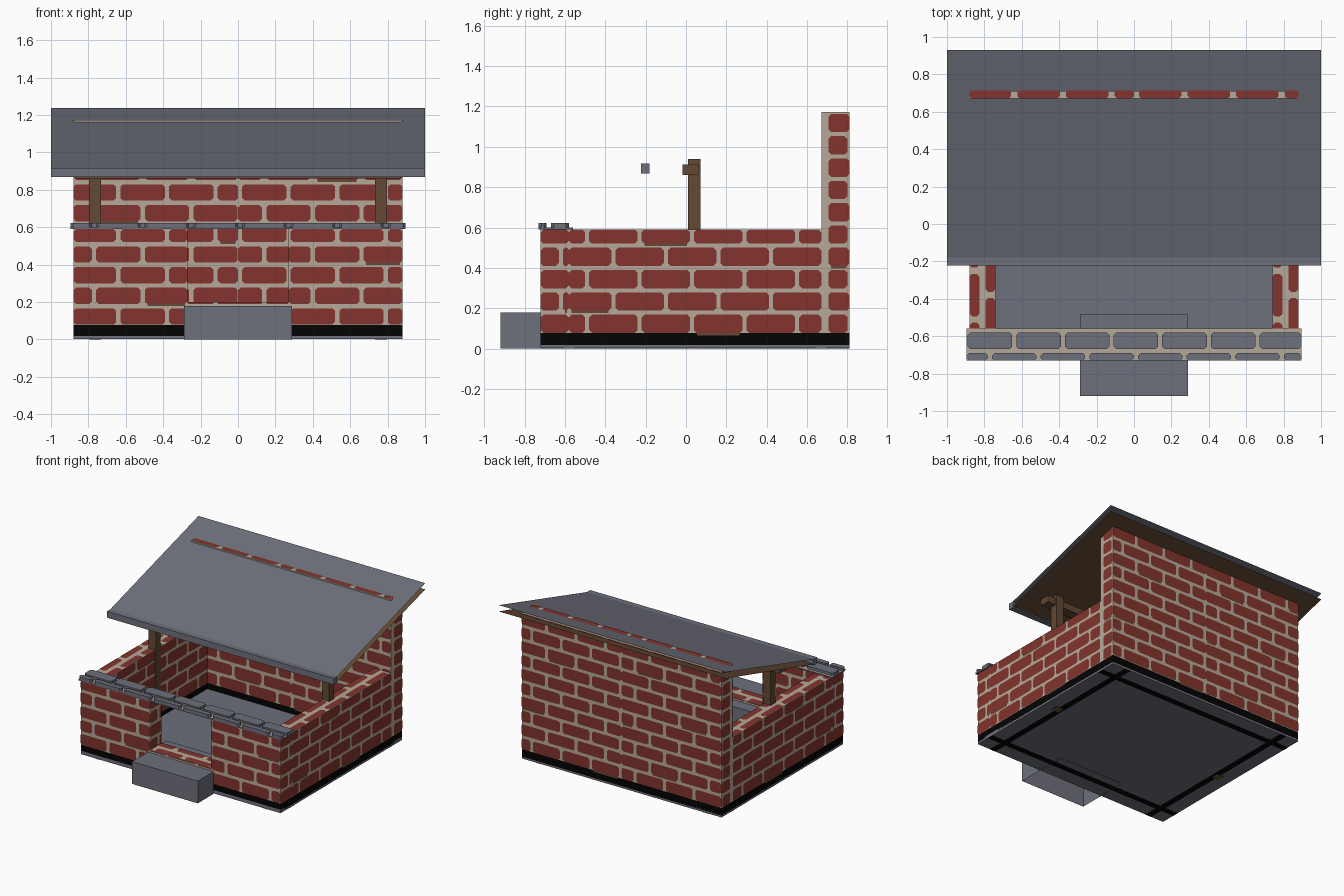
import bpy, bmesh, math
from mathutils import Matrix, Vector

if "Cube" in bpy.data.objects:
    bpy.data.objects.remove(bpy.data.objects["Cube"])


def material(name, r, g, b):
    m = bpy.data.materials.new(name)
    m.use_nodes = True
    m.diffuse_color = (r, g, b, 1)
    bsdf = m.node_tree.nodes["Principled BSDF"]
    bsdf.inputs["Base Color"].default_value = (r, g, b, 1)
    bsdf.inputs["Roughness"].default_value = 0.9
    return m


BRICK = material("red brick", 0.228, 0.034, 0.026)
MORTAR = material("tan mortar", 0.47, 0.395, 0.32)
STONE = material("grey stone", 0.155, 0.163, 0.2)
WOOD = material("brown wood", 0.125, 0.068, 0.035)
TAR = material("black tar", 0.001, 0.001, 0.001)

ROW, LENGTH = 0.1105, 0.26
BASE, BAND = 0.03, 0.078


def add_box(bm, lo, hi, index=0):
    lo, hi = Vector(lo), Vector(hi)
    mat = Matrix.Translation((lo + hi) / 2) @ Matrix.Diagonal((*(hi - lo), 1))
    verts = bmesh.ops.create_cube(bm, size=1, matrix=mat)["verts"]
    faces = {f for v in verts for f in v.link_faces}
    for f in faces:
        f.material_index = index
    return faces


def finish(bm, name, *mats):
    mesh = bpy.data.meshes.new(name)
    bm.to_mesh(mesh)
    bm.free()
    for m in mats:
        mesh.materials.append(m)
    ob = bpy.data.objects.new(name, mesh)
    bpy.context.collection.objects.link(ob)
    return ob


def box(name, lo, hi, mat):
    bm = bmesh.new()
    add_box(bm, lo, hi)
    return finish(bm, name, mat)


def add_plate(bm, place, normal, ring, index):
    f = bm.faces.new([bm.verts.new(place(u, v)) for u, v in ring])
    f.material_index = index
    f.normal_update()
    if f.normal.dot(Vector(normal)) < 0:
        f.normal_flip()


def add_bricks(bm, place, normal, u0, u1, v0, v1, start, index,
               shift=0.01, joint=0.023, stain=None):
    """Lay chamfered bricks in running bond over one flat rectangle."""
    for row in range(math.ceil((v1 - start) / ROW)):
        b = max(v0, start + row * ROW + joint / 2)
        t = min(v1, start + (row + 1) * ROW - joint / 2)
        offset = shift + (row % 2) * LENGTH / 2
        for k in range(-6, 6):
            l = max(u0, k * LENGTH + offset + joint / 2)
            r = min(u1, (k + 1) * LENGTH + offset - joint / 2)
            if r - l < 0.015 or t - b < 0.01:
                continue
            c = min(0.014, (r - l) / 3, (t - b) / 3)
            add_plate(bm, place, normal,
                      [(l + c, b), (r - c, b), (r, b + c), (r, t - c),
                       (r - c, t), (l + c, t), (l, t - c), (l, b + c)], index)
            # Earthy stain under an occasional brick
            if stain is not None and (row * 3 + k) % 11 == 0:
                add_plate(bm, place, normal, [(l + c, b - 0.012), (r - c, b - 0.012),
                                              (r - c, b), (l + c, b)], stain)


def brick_wall(name, x0, x1, y0, y1, top, end_margin=0):
    """Mortar core on a tar band, with thin bricks on its sides and top."""
    bm = bmesh.new()
    add_box(bm, (x0, y0, 0.018), (x1, y1, BAND), 2)
    add_box(bm, (x0, y0, BAND), (x1, y1, top), 0)
    e = 0.003
    start = BAND - 0.01
    # The bond changes by half a brick left and right of the centre
    shift = 0.01 if x0 + x1 >= 0 else 0.01 + LENGTH / 2
    for y, s in ((y0 - e, -1), (y1 + e, 1)):
        add_bricks(bm, lambda u, v: (u, y, v), (0, s, 0), x0, x1, BAND, top,
                   start, 1, shift, stain=3)
    for x, s in ((x0 - e, -1), (x1 + e, 1)):
        add_bricks(bm, lambda u, v: (x, u, v), (s, 0, 0), y0 + end_margin, y1,
                   BAND, top, start, 1, 0.03, 0.02, 3)
    if x1 - x0 > y1 - y0:
        add_bricks(bm, lambda u, v: (u, v, top + e), (0, 0, 1), x0, x1, y0, y1,
                   (y0 + y1) / 2 - ROW, 1, shift, 0.033)
    else:
        add_bricks(bm, lambda u, v: (v, u, top + e), (0, 0, 1), y0, y1, x0, x1,
                   (x0 + x1) / 2 - ROW, 1, joint=0.033)
    return finish(bm, name, MORTAR, BRICK, TAR, WOOD)


# Walls
W, T = 0.88, 0.14
FRONT, BACK, LOW = -0.72, 0.81, 0.59
for side, s in (("left", 1), ("right", -1)):
    xs = sorted((0, s * W))
    brick_wall(side + "_back_wall", *xs, BACK - T, BACK, 1.173, 0.035)
    xs = sorted((s * (W - T), s * W))
    brick_wall(side + "_wall", *xs, FRONT + T, BACK - T, LOW)
    xs = sorted((s * 0.27, s * W))
    brick_wall(side + "_front_wall", *xs, FRONT, FRONT + T, LOW)
brick_wall("door_sill", -0.27, 0.27, FRONT, FRONT + T, 0.2)

# Floor slab with tar strips beneath
box("floor", (-W, FRONT, 0.003), (W, BACK, BASE), STONE)
bm = bmesh.new()
for x in (-W + T, W - T):
    add_box(bm, (x - 0.025, FRONT, 0.0015), (x + 0.025, BACK, 0.005))
for y in (FRONT + T, BACK - T):
    add_box(bm, (-W, y - 0.025, 0.0015), (W, y + 0.025, 0.005))
finish(bm, "tar_strips", TAR)

# Door step, open underneath
bm = bmesh.new()
faces = add_box(bm, (-0.29, -0.92, 0), (0.29, -0.485, 0.178))
bmesh.ops.delete(bm, geom=[min(faces, key=lambda f: f.calc_center_median().z)],
                 context="FACES_ONLY")
finish(bm, "step", STONE)

# Coping over the front wall: raised stones with deep mortar joints
bm = bmesh.new()
faces = add_box(bm, (-0.895, -0.73, LOW), (0.895, -0.56, 0.601))
max(faces, key=lambda f: f.calc_center_median().z).material_index = 1
finish(bm, "coping_bed", STONE, MORTAR)
bm = bmesh.new()
add_bricks(bm, lambda u, v: (u, v, 0.622), (0, 0, 1), -0.895, 0.895,
           -0.73, -0.565, -0.79, 0, joint=0.022)
stones = finish(bm, "coping_stones", STONE)
solid = stones.modifiers.new("thickness", "SOLIDIFY")
solid.thickness = 0.021
solid.offset = -1

# Posts and beam
for side, s in (("left", 1), ("right", -1)):
    xs = sorted((s * 0.732, s * 0.797))
    box(side + "_post", (xs[0], 0.01, 0.0), (xs[1], 0.072, 0.94), WOOD)
box("roof_beam", (-0.87, -0.018, 0.86), (0.87, 0.062, 0.913), WOOD)


# Roof: two sloping sheets joined by a front fascia
def sheet(name, y0, z0, y1, z1, mat):
    bm = bmesh.new()
    bm.faces.new([bm.verts.new(p) for p in
                  ((-1, y0, z0), (1, y0, z0), (1, y1, z1), (-1, y1, z1))])
    return finish(bm, name, mat)


sheet("roof_top", -0.18, 0.918, 0.93, 1.238, STONE)
sheet("roof_underside", -0.2, 0.872, 0.93, 1.188, WOOD).data.flip_normals()
box("roof_fascia", (-1, -0.222, 0.868), (1, -0.18, 0.918), STONE)
